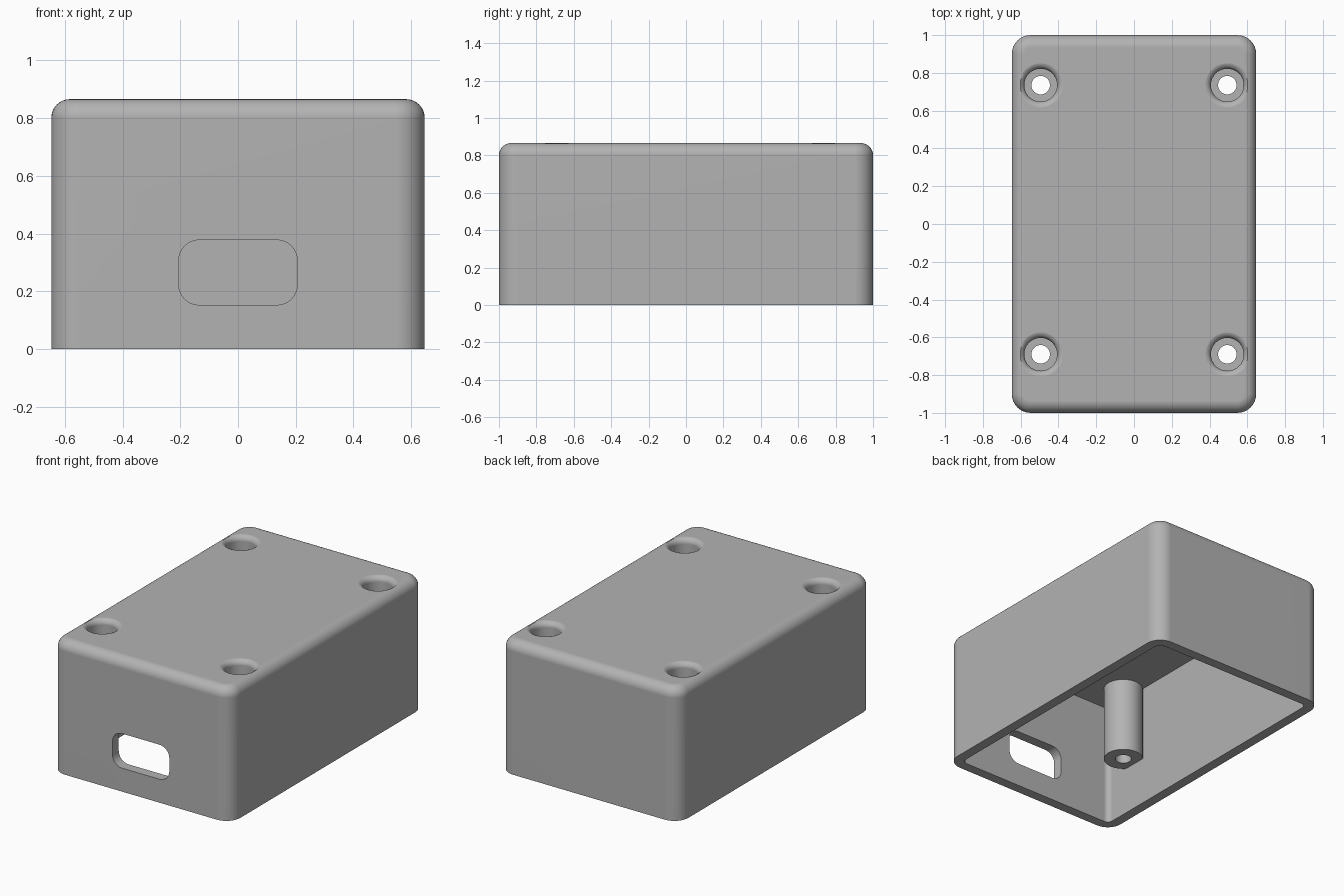
import bpy, bmesh, math

if "Cube" in bpy.data.objects:
    bpy.data.objects.remove(bpy.data.objects["Cube"])

W, L, H = 0.647, 1.0, 0.866       # half width, half length, height
WALL, FILLET, CORNER = 0.065, 0.065, 0.10
CEILING = H - WALL
POST_BOTTOM, POST_R = 0.31, 0.119
BORE_R, HOLE_R, FLARE = 0.087, 0.049, 0.035
BORE_FLOOR = POST_BOTTOM + 0.065
SCREWS = [(sx * 0.494, y) for sx in (-1, 1) for y in (-0.69, 0.735)]

grey = bpy.data.materials.new("grey plastic")
grey.diffuse_color = (0.45, 0.45, 0.45, 1)
grey.use_nodes = True
grey.node_tree.nodes["Principled BSDF"].inputs["Base Color"].default_value = grey.diffuse_color


def rounded_rect(hw, hl, r, steps=8):
    """Counter-clockwise outline of a rounded rectangle."""
    pts = []
    for i, (sx, sy) in enumerate([(1, 1), (-1, 1), (-1, -1), (1, -1)]):
        for k in range(steps + 1):
            a = math.pi / 2 * (i + k / steps)
            pts.append((sx * (hw - r) + r * math.cos(a), sy * (hl - r) + r * math.sin(a)))
    return pts


def loft(name, rings):
    """Closed solid through rings of 3D points, capped at both ends."""
    bm = bmesh.new()
    loops = [[bm.verts.new(p) for p in ring] for ring in rings]
    n = len(loops[0])
    for a, b in zip(loops, loops[1:]):
        for i in range(n):
            j = (i + 1) % n
            bm.faces.new((a[i], a[j], b[j], b[i]))
    bm.faces.new(loops[0][::-1])
    bm.faces.new(loops[-1])
    bmesh.ops.recalc_face_normals(bm, faces=bm.faces)
    mesh = bpy.data.meshes.new(name)
    bm.to_mesh(mesh)
    bm.free()
    mesh.materials.append(grey)
    ob = bpy.data.objects.new(name, mesh)
    bpy.context.collection.objects.link(ob)
    return ob


def turned(name, profile, x, y, n=40):
    """Solid of revolution from (radius, z) pairs."""
    return loft(name, [[(x + r * math.cos(2 * math.pi * i / n),
                         y + r * math.sin(2 * math.pi * i / n), z) for i in range(n)]
                       for r, z in profile])


def combine(ob, tool, operation):
    mod = ob.modifiers.new(operation.lower(), "BOOLEAN")
    mod.operation, mod.solver, mod.object = operation, "EXACT", tool
    bpy.context.view_layer.objects.active = ob
    bpy.ops.object.modifier_apply(modifier=mod.name)
    bpy.data.objects.remove(tool)


# Shell: inner ceiling, inner wall, rim, outer wall, rounded top edge
inner = rounded_rect(W - WALL, L - WALL, CORNER - WALL)
outer = rounded_rect(W, L, CORNER)
rings = [[(x, y, z) for x, y in pts] for pts, z in ((inner, CEILING), (inner, 0), (outer, 0))]
for k in range(9):
    a = math.pi / 2 * k / 8
    d = FILLET * (1 - math.cos(a))
    z = H - FILLET + FILLET * math.sin(a)
    rings.append([(x, y, z) for x, y in rounded_rect(W - d, L - d, CORNER - d)])
case = loft("enclosure_case", rings)

# Screw posts hanging from the ceiling, merged into the side walls
for x, y in SCREWS:
    combine(case, turned("screw_post", [(POST_R, POST_BOTTOM), (POST_R, H - 0.04)], x, y), "UNION")

# Stepped screw bores with a flared mouth
flare = [(BORE_R + FLARE * (1 - math.cos(a)), H - FLARE + FLARE * math.sin(a))
         for a in (math.pi / 2 * k / 6 for k in range(6))]
bore = [(HOLE_R, 0.1), (HOLE_R, BORE_FLOOR), (BORE_R, BORE_FLOOR)] + flare
bore += [(BORE_R + FLARE, H + 0.001), (BORE_R + FLARE, H + 0.1)]
for x, y in SCREWS:
    combine(case, turned("screw_bore", bore, x, y), "DIFFERENCE")

# Cable slot through the front wall
slot = rounded_rect(0.205, 0.1125, 0.07)
combine(case, loft("cable_slot", [[(x, y, z + 0.2655) for x, z in slot] for y in (-1.1, -0.85)]),
        "DIFFERENCE")

# Smooth curves, crisp edges
bpy.ops.object.select_all(action="DESELECT")
case.select_set(True)
bpy.context.view_layer.objects.active = case
bpy.ops.object.shade_smooth_by_angle(angle=math.radians(30))
weighted = case.modifiers.new("weighted_normals", "WEIGHTED_NORMAL")
weighted.keep_sharp = True
